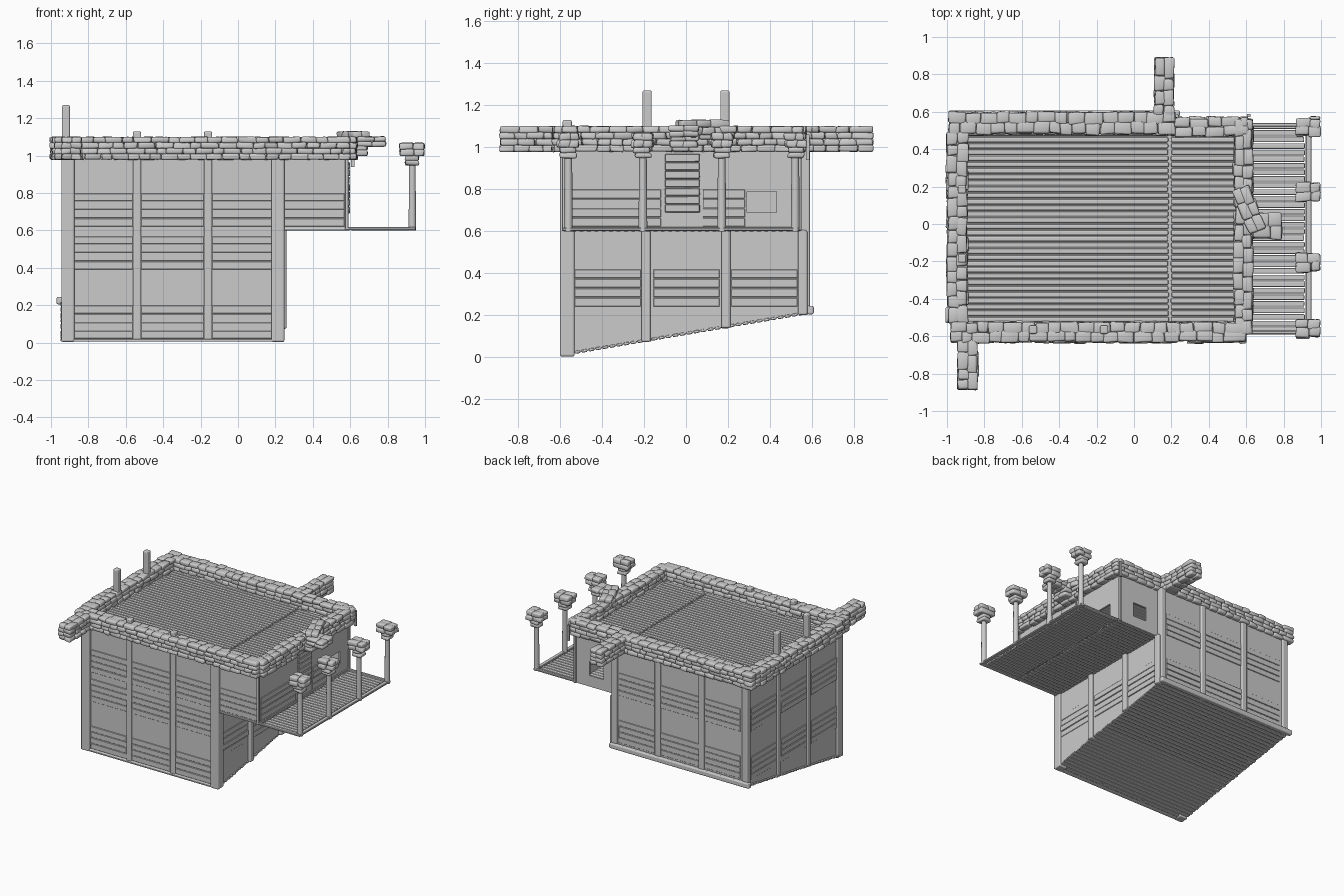
import bpy, bmesh, random
from math import atan2, hypot
from mathutils import Matrix, Vector

if "Cube" in bpy.data.objects:
    bpy.data.objects.remove(bpy.data.objects["Cube"])

random.seed(7)


def slope(y):
    return 0.004 + 0.205 * (y + 0.6) / 1.2


def box(bm, lo, hi, jitter=0.0, rot=None):
    """Axis aligned block from corner to corner, optionally jittered/rotated."""
    lo, hi = Vector(lo), Vector(hi)
    m = Matrix.Translation((lo + hi) / 2)
    if rot is not None:
        m = m @ rot
    m = m @ Matrix.Diagonal((*(hi - lo), 1))
    vs = bmesh.ops.create_cube(bm, size=1, matrix=m)['verts']
    for v in vs:
        v.co += Vector([random.uniform(-jitter, jitter) for _ in range(2)] +
                       [random.uniform(-jitter, jitter) * 0.4])
    return vs


def finish(name, bm, bevel=0.0, seg=1, smooth=False):
    bmesh.ops.recalc_face_normals(bm, faces=bm.faces)
    me = bpy.data.meshes.new(name)
    bm.to_mesh(me)
    bm.free()
    ob = bpy.data.objects.new(name, me)
    bpy.context.collection.objects.link(ob)
    for p in me.polygons:
        p.use_smooth = smooth
    if bevel:
        b = ob.modifiers.new("bevel", 'BEVEL')
        b.width, b.segments, b.limit_method = bevel, seg, 'NONE'
    return ob


def prism(name, pts, d):
    """Extrude a closed 3D polygon along d."""
    bm = bmesh.new()
    f = bm.faces.new([bm.verts.new(p) for p in pts])
    r = bmesh.ops.extrude_face_region(bm, geom=[f])
    bmesh.ops.translate(bm, vec=d, verts=[v for v in r['geom'] if isinstance(v, bmesh.types.BMVert)])
    return finish(name, bm)


def stones(name, p, q, width, z0, rows, cols=2, tall=0.03):
    """Dry-stone wall laid from p to q."""
    bm = bmesh.new()
    d = Vector((q[0] - p[0], q[1] - p[1], 0))
    length = hypot(d.x, d.y)
    frame = Matrix.Translation((p[0], p[1], z0)) @ Matrix.Rotation(atan2(d.y, d.x), 4, 'Z')
    for r in range(rows):
        for c in range(cols):
            t = 0.0
            while t < length - 0.01:
                s = random.uniform(0.055, 0.10)
                if length - t - s < 0.04:
                    s = length - t
                w = width / cols
                y = -width / 2 + c * w
                e = random.uniform(-0.006, 0.006)
                box(bm, (t, y - 0.004 + e, r * tall - 0.002),
                    (t + s, y + w + 0.004 + e, (r + 1) * tall), 0.006)
                t += s
    bmesh.ops.transform(bm, matrix=frame, verts=bm.verts)
    return finish(name, bm, 0.009, 2, True)


def planks(name, x0, x1, y0, y1, n, zf, thick, tilt=0.0):
    bm = bmesh.new()
    p = (y1 - y0) / n
    rot = Matrix.Rotation(tilt, 4, 'X')
    for i in range(n):
        y = y0 + i * p
        z = zf(y + p / 2)
        box(bm, (x0 + random.uniform(0, .006), y + p * 0.08, z),
            (x1 - random.uniform(0, .006), y + p * 0.92, z + thick), 0, rot)
    return finish(name, bm, thick * 0.4, 2)


# Floors and roof: slats running along x
planks("sloping_floor", -0.95, 0.245, -0.60, 0.60, 36, slope, 0.014, atan2(0.205, 1.2))
prism("floor_sheet", [(-0.94, -0.59, 0.012), (0.235, -0.59, 0.012),
                      (0.235, 0.59, 0.214), (-0.94, 0.59, 0.214)], (0, 0, 0.004))
planks("roof_west", -0.91, 0.188, -0.56, 0.50, 32, lambda y: 0.985, 0.02)
planks("roof_east", 0.195, 0.57, -0.56, 0.50, 32, lambda y: 0.985, 0.02)
planks("overhang_floor", 0.20, 0.60, -0.585, 0.54, 32, lambda y: 0.600, 0.014)
planks("balcony_floor", 0.605, 0.915, -0.585, 0.54, 32, lambda y: 0.600, 0.014)
bm = bmesh.new()
box(bm, (-0.92, -0.57, 0.986), (0.58, 0.53, 0.99))
box(bm, (0.22, -0.58, 0.606), (0.60, 0.54, 0.61))
finish("roof_and_floor_sheets", bm)
bm = bmesh.new()
box(bm, (0.918, -0.59, 0.602), (0.95, 0.54, 0.618))
for y in (-0.58, 0.53):
    box(bm, (0.58, y - 0.01, 0.602), (0.93, y + 0.01, 0.618))
finish("balcony_edge_beams", bm, 0.004)

# Main walls, following the sloping ground
prism("front_wall", [(-0.92, -0.572, 0.01), (0.22, -0.572, 0.01),
                     (0.22, -0.572, 0.99), (-0.92, -0.572, 0.99)], (0, 0.015, 0))
prism("back_wall", [(-0.92, 0.572, 0.21), (0.22, 0.572, 0.21),
                    (0.22, 0.572, 0.99), (-0.92, 0.572, 0.99)], (0, -0.015, 0))
prism("left_wall", [(-0.932, -0.57, 0.015), (-0.932, 0.57, 0.21),
                    (-0.932, 0.57, 0.99), (-0.932, -0.57, 0.99)], (0.015, 0, 0))
prism("right_lower_wall", [(0.235, -0.57, 0.015), (0.235, 0.57, 0.21),
                           (0.235, 0.57, 0.61), (0.235, -0.57, 0.61)], (-0.015, 0, 0))

# Overhanging upper room with window openings
bm = bmesh.new()
box(bm, (0.22, -0.575, 0.605), (0.58, -0.56, 0.99))


def holed(bm, u0, u1, z0, z1, hole, place):
    a, b, c, d = hole
    for r in ((u0, a, z0, z1), (b, u1, z0, z1), (a, b, z0, c), (a, b, d, z1)):
        box(bm, *place(r))


holed(bm, 0.20, 0.58, 0.605, 0.99, (0.34, 0.46, 0.69, 0.80),
      lambda r: ((r[0], 0.525, r[2]), (r[1], 0.54, r[3])))
holed(bm, -0.575, 0.54, 0.605, 0.99, (0.29, 0.43, 0.69, 0.79),
      lambda r: ((0.57, r[0], r[2]), (0.585, r[1], r[3])))
finish("upper_room_walls", bm)
bm = bmesh.new()
for y in (-0.58, 0.54):
    box(bm, (0.572, y - 0.01, 0.602), (0.592, y + 0.01, 0.985))
box(bm, (0.575, -0.58, 0.602), (0.592, 0.54, 0.62))
finish("upper_room_frame", bm, 0.003)
bm = bmesh.new()
for i in range(7):
    z = 0.69 + i * 0.04
    box(bm, (0.58, -0.10, z), (0.598, 0.065, z + 0.037), 0.001)
finish("plank_door", bm, 0.003)

# Horizontal cladding boards between posts
bm = bmesh.new()
bays = [(-0.875, -0.562), (-0.518, -0.182), (-0.138, 0.180)]


def boards(u0, u1, z0, n, place, h=0.045):
    for i in range(n):
        z = z0 + i * h
        t = random.uniform(0.003, 0.008)
        box(bm, *place(u0, u1, z + 0.002, z + h - 0.002, t))


def front(u0, u1, za, zb, t): return (u0, -0.572 - t, za), (u1, -0.565, zb)
def back(u0, u1, za, zb, t): return (u0, 0.565, za), (u1, 0.572 + t, zb)
def left(u0, u1, za, zb, t): return (-0.932 - t, u0, za), (-0.925, u1, zb)
def right(u0, u1, za, zb, t): return (0.228, u0, za), (0.235 + t, u1, zb)
def east(u0, u1, za, zb, t): return (0.578, u0, za), (0.585 + t, u1, zb)


for a, b in bays:
    for z, n in ((0.02, 4), (0.39, 4), (0.62, 4)):
        boards(a, b, z, n, front)
    boards(a, b, 0.25, 4, back)
    boards(a, b, 0.62, 4, back)
for a, b in ((-0.53, -0.215), (-0.155, 0.16), (0.215, 0.53)):
    for wall in (left, right):
        boards(a, b, 0.24, 4, wall)
    boards(a, b, 0.62, 4, left)
boards(0.25, 0.57, 0.62, 4, front)
boards(-0.56, -0.12, 0.62, 4, east)
boards(0.08, 0.28, 0.62, 4, east)
finish("wall_boards", bm, 0.002)

# Posts: (x, y, half width, bottom, top)
bm = bmesh.new()
posts = [(-0.91, -0.565, .035, .004, 1.09), (-0.54, -0.565, .022, .01, 1.13),
         (-0.16, -0.565, .022, .01, 1.13), (0.213, -0.565, .035, .004, 1.10)]
posts += [(x, 0.565, .024, .205, 0.99) for x in (-0.92, -0.54, -0.16, 0.215)]
posts += [(-0.92, y, .022, slope(y), 1.27) for y in (-0.185, 0.185)]
posts += [(0.237, y, .022, slope(y), 0.605) for y in (-0.19, 0.19, 0.555)]
for x, y, h, a, b in posts:
    box(bm, (x - h, y - h, a), (x + h, y + h, b))
finish("wall_posts", bm, 0.009, 3)
bm = bmesh.new()
box(bm, (-0.97, 0.575, 0.205), (0.245, 0.608, 0.245))
finish("back_base_beam", bm, 0.009, 3)
bm = bmesh.new()
box(bm, (0.605, 0.572, 0.94), (0.622, 0.588, 1.06))
finish("corner_peg", bm)

# Stone parapet
stones("parapet_front", (-0.98, -0.578), (0.60, -0.578), 0.10, 0.98, 4)
stones("parapet_back_west", (-0.99, 0.54), (0.22, 0.54), 0.11, 0.98, 4)
stones("parapet_back_east", (0.22, 0.52), (0.61, 0.52), 0.09, 0.98, 4)
stones("parapet_left", (-0.945, -0.53), (-0.945, 0.49), 0.10, 0.98, 4)
stones("parapet_right", (0.585, -0.59), (0.585, 0.56), 0.09, 0.98, 4)
stones("spur_front", (-0.89, -0.62), (-0.89, -0.885), 0.095, 0.98, 4)
stones("spur_back", (0.16, 0.58), (0.16, 0.89), 0.095, 0.98, 4)
stones("loose_parapet_stones", (0.57, 0.19), (0.66, -0.04), 0.09, 1.06, 2, tall=0.035)
stones("door_lintel_lower", (0.62, -0.01), (0.69, -0.01), 0.13, 1.0, 2)
stones("door_lintel_upper", (0.64, -0.01), (0.79, -0.01), 0.13, 1.05, 2, tall=0.026)

# Balcony columns with stacked stone caps
for i, y in enumerate((-0.56, -0.205, 0.17, 0.52)):
    bm = bmesh.new()
    bmesh.ops.create_cone(bm, cap_ends=True, segments=10, radius1=0.021, radius2=0.018,
                          depth=0.37, matrix=Matrix.Translation((0.932, y, 0.785)))
    for f in bm.faces:
        f.smooth = len(f.verts) == 4
    finish(f"balcony_column_{i + 1}", bm, smooth=True).data.set_sharp_from_angle(angle=0.7)
    stones(f"column_cap_base_{i + 1}", (0.895, y), (0.965, y), 0.07, 0.95, 2, cols=1, tall=0.025)
    stones(f"column_cap_top_{i + 1}", (0.865, y), (0.995, y), 0.09, 1.0, 2, tall=0.034)
